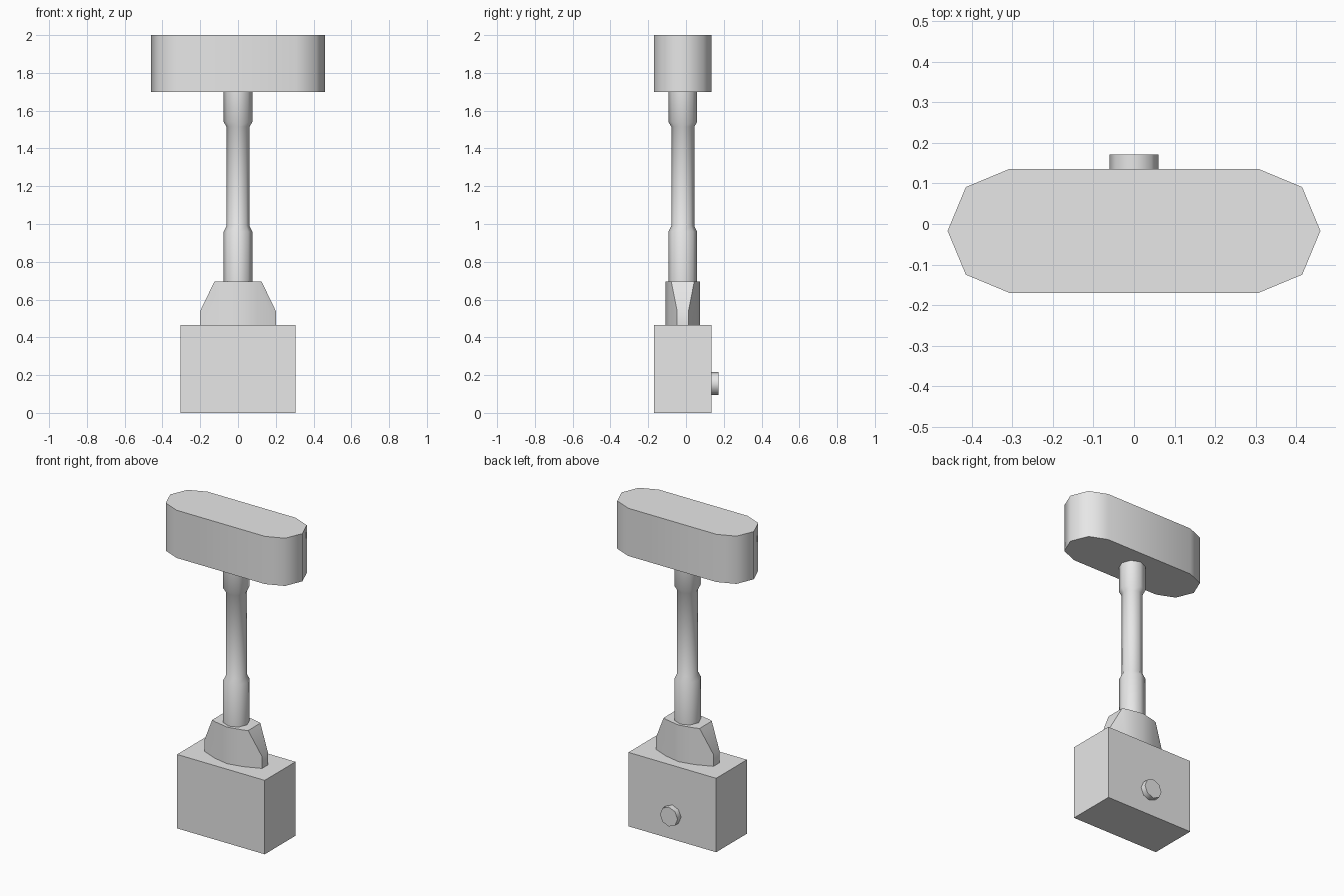
import bpy, bmesh, math
from mathutils import Vector, Matrix

cube = bpy.data.objects.get("Cube")
if cube:
    bpy.data.objects.remove(cube, do_unlink=True)

MID_Y = -0.017  # depth centre of everything except the knob

grey = bpy.data.materials.new("plain_grey")
grey.use_nodes = True
GREY = (0.8, 0.8, 0.8, 1)
grey.diffuse_color = GREY
grey.node_tree.nodes["Principled BSDF"].inputs["Base Color"].default_value = GREY


def finish(name, bm, smooth=None):
    bmesh.ops.recalc_face_normals(bm, faces=bm.faces)
    mesh = bpy.data.meshes.new(name)
    bm.to_mesh(mesh)
    bm.free()
    mesh.materials.append(grey)
    obj = bpy.data.objects.new(name, mesh)
    bpy.context.collection.objects.link(obj)
    if smooth:
        bpy.ops.object.select_all(action='DESELECT')
        obj.select_set(True)
        bpy.context.view_layer.objects.active = obj
        bpy.ops.object.shade_smooth_by_angle(angle=math.radians(smooth))
    return obj


def loft(rings):
    """Bridge a stack of equal-length rings and cap both ends."""
    bm = bmesh.new()
    rows = [[bm.verts.new(p) for p in ring] for ring in rings]
    n = len(rows[0])
    for a, b in zip(rows, rows[1:]):
        for i in range(n):
            j = (i + 1) % n
            bm.faces.new((a[i], a[j], b[j], b[i]))
    bm.faces.new(rows[0][::-1])
    bm.faces.new(rows[-1])
    return bm


def prism(quarter, z0, z1):
    """Extrude a plan given by its +x +y quarter, ordered from the x axis to the y axis."""
    half = quarter + [(-x, y) for x, y in reversed(quarter) if x > 0]
    plan = half + [(x, -y) for x, y in reversed(half) if y > 0]
    return loft([[(x, y + MID_Y, z) for x, y in plan] for z in (z0, z1)])


def octagon(radius, z):
    return [Vector((radius * math.cos(i * math.pi / 4),
                    radius * math.sin(i * math.pi / 4), z)) for i in range(8)]


# Base block
finish("base_block", prism([(0.305, 0.153)], 0, 0.465))

# Knob on the back of the base
knob = loft([octagon(0.061, 0), octagon(0.061, 0.037)])
bmesh.ops.transform(knob, verts=knob.verts, matrix=Matrix.Translation((0, 0.134, 0.155))
                    @ Matrix.Rotation(-math.pi / 2, 4, 'X'))
finish("back_knob", knob, 50)

# Tapered bracket, with its upper corners sliced off
bracket = prism([(0.2, 0.03), (0.1, 0.071), (0, 0.092)], 0.465, 0.695)
for side in (1, -1):
    cut = bmesh.ops.bisect_plane(
        bracket, geom=bracket.verts[:] + bracket.edges[:] + bracket.faces[:],
        plane_co=(side * 0.2, 0, 0.54), plane_no=(side * 0.155, 0, 0.075), clear_outer=True)
    edges = [e for e in cut["geom_cut"] if isinstance(e, bmesh.types.BMEdge)]
    bmesh.ops.contextual_create(bracket, geom=edges)
finish("bracket", bracket, 30)

# Stepped pole
pole_profile = [(0.076, 0.69), (0.076, 0.96), (0.061, 0.99),
                (0.061, 1.515), (0.076, 1.54), (0.076, 1.71)]
pole = loft([octagon(r, z) for r, z in pole_profile])
bmesh.ops.translate(pole, verts=pole.verts, vec=(0, MID_Y, 0))
finish("pole", pole, 50)

# Head with rounded ends
finish("head", prism([(0.46, 0), (0.415, 0.108), (0.307, 0.153)], 1.7, 2.0), 50)
